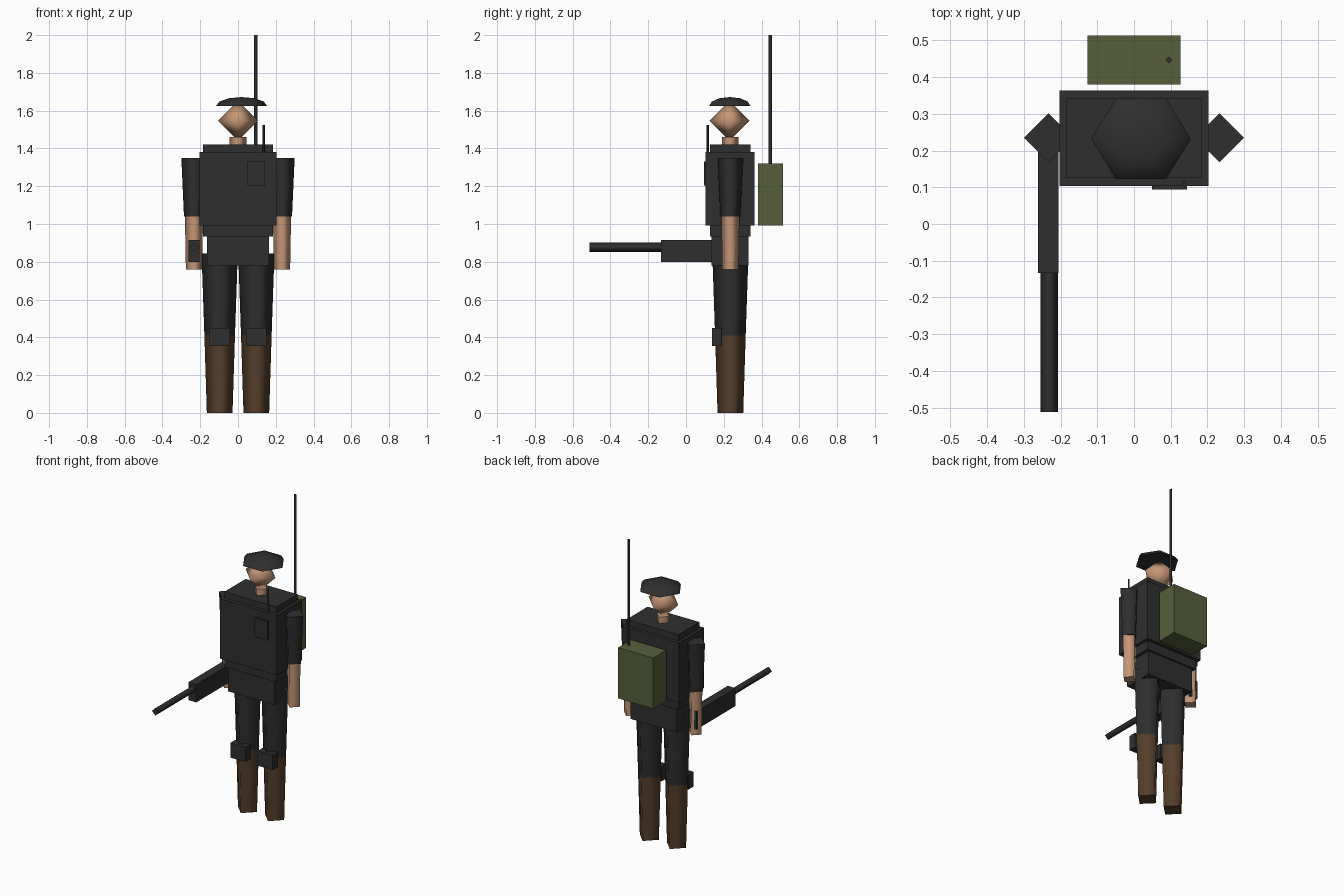
import bpy
import bmesh
from math import cos, sin, pi, radians
from mathutils import Matrix, Vector

cube = bpy.data.objects.get("Cube")
if cube:
    bpy.data.objects.remove(cube)


def material(name, r, g, b):
    m = bpy.data.materials.new(name)
    m.use_nodes = True
    m.diffuse_color = (r, g, b, 1)
    m.node_tree.nodes["Principled BSDF"].inputs["Base Color"].default_value = (r, g, b, 1)
    return m


black = material("charcoal cloth", 0.028, 0.028, 0.028)
skin = material("skin", 0.56, 0.31, 0.18)
brown = material("brown leather", 0.092, 0.048, 0.023)
green = material("olive canvas", 0.092, 0.115, 0.042)

BODY_Y = 0.235


def finish(name, bm, mat):
    bmesh.ops.recalc_face_normals(bm, faces=bm.faces)
    mesh = bpy.data.meshes.new(name)
    bm.to_mesh(mesh)
    bm.free()
    mesh.materials.append(mat)
    obj = bpy.data.objects.new(name, mesh)
    bpy.context.collection.objects.link(obj)
    return obj


def box(name, mat, x, y, z):
    """Box from (min, max) pairs on each axis."""
    bm = bmesh.new()
    bmesh.ops.create_cube(bm, size=1)
    for v in bm.verts:
        v.co = Vector(a + (b - a) * (c + 0.5) for (a, b), c in zip((x, y, z), v.co))
    return finish(name, bm, mat)


def post(name, mat, x, y, bottom, top, r_bottom, r_top):
    """Tapered four-sided post with its corners on the axes."""
    bm = bmesh.new()
    rings = [[bm.verts.new((x + r * cos(i * pi / 2), y + r * sin(i * pi / 2), z))
              for i in range(4)] for z, r in ((bottom, r_bottom), (top, r_top))]
    for i in range(4):
        j = (i + 1) % 4
        bm.faces.new((rings[0][i], rings[0][j], rings[1][j], rings[1][i])).smooth = True
    for ring in rings:
        bm.faces.new(ring)
    return finish(name, bm, mat)


# Torso, vest and hips
box("shirt", black, (-0.185, 0.185), (0.127, 0.342), (0.935, 1.42))
box("vest", black, (-0.203, 0.203), (0.104, 0.363), (0.993, 1.38))
box("hips", black, (-0.165, 0.165), (0.135, 0.33), (0.78, 0.94))

# Limbs
for side, s in (("left", 1), ("right", -1)):
    post(side + "_sleeve", black, s * 0.233, BODY_Y, 1.04, 1.35, 0.053, 0.067)
    post(side + "_forearm", skin, s * 0.233, BODY_Y, 0.76, 1.04, 0.043, 0.048)
    post(side + "_trouser_leg", black, s * 0.097, BODY_Y, 0.41, 0.845, 0.081, 0.096)
    post(side + "_boot", brown, s * 0.097, BODY_Y, 0, 0.41, 0.068, 0.081)
    cx = s * 0.097
    box(side + "_knee_pad", black, (cx - 0.054, cx + 0.054), (0.138, 0.188), (0.355, 0.45))

# Neck and faceted head
post("neck", skin, 0, BODY_Y, 1.38, 1.46, 0.044, 0.044)
bm = bmesh.new()
bmesh.ops.create_uvsphere(bm, u_segments=4, v_segments=2, radius=0.106,
                          matrix=Matrix.Translation((0, BODY_Y - 0.005, 1.547)))
for f in bm.faces:
    f.smooth = True
finish("head", bm, skin)

# Six-sided domed beret, offset to one side
bm = bmesh.new()
rings = []
for step in range(3):
    a = radians(30 * step)
    rings.append([bm.verts.new((0.019 + 0.136 * cos(a) * cos(i * pi / 3),
                                BODY_Y - 0.003 + 0.127 * cos(a) * sin(i * pi / 3),
                                1.624 + 0.048 * sin(a))) for i in range(6)])
crown = bm.verts.new((0.019, BODY_Y - 0.003, 1.672))
for i in range(6):
    j = (i + 1) % 6
    for low, high in zip(rings, rings[1:]):
        bm.faces.new((low[i], low[j], high[j], high[i]))
    bm.faces.new((rings[-1][i], rings[-1][j], crown))
bm.faces.new(rings[0])
for f in bm.faces:
    f.smooth = len(f.verts) < 6
finish("beret", bm, black)

# Backpack with its tall aerial
box("backpack", green, (-0.126, 0.126), (0.38, 0.514), (0.993, 1.32))
post("backpack_aerial", black, 0.095, 0.447, 1.3, 2, 0.009, 0.009)

# Chest radio with its short aerial
box("chest_radio", black, (0.049, 0.144), (0.094, 0.12), (1.205, 1.33))
post("radio_aerial", black, 0.136, 0.115, 1.3, 1.525, 0.006, 0.006)

# Rifle held in the right hand
box("rifle_body", black, (-0.261, -0.205), (-0.133, 0.267), (0.8, 0.915))
barrel = post("rifle_barrel", black, 0, 0, 0.12, 0.512, 0.024, 0.024)
barrel.data.transform(Matrix.Translation((-0.231, 0, 0.877)) @ Matrix.Rotation(pi / 2, 4, 'X'))
